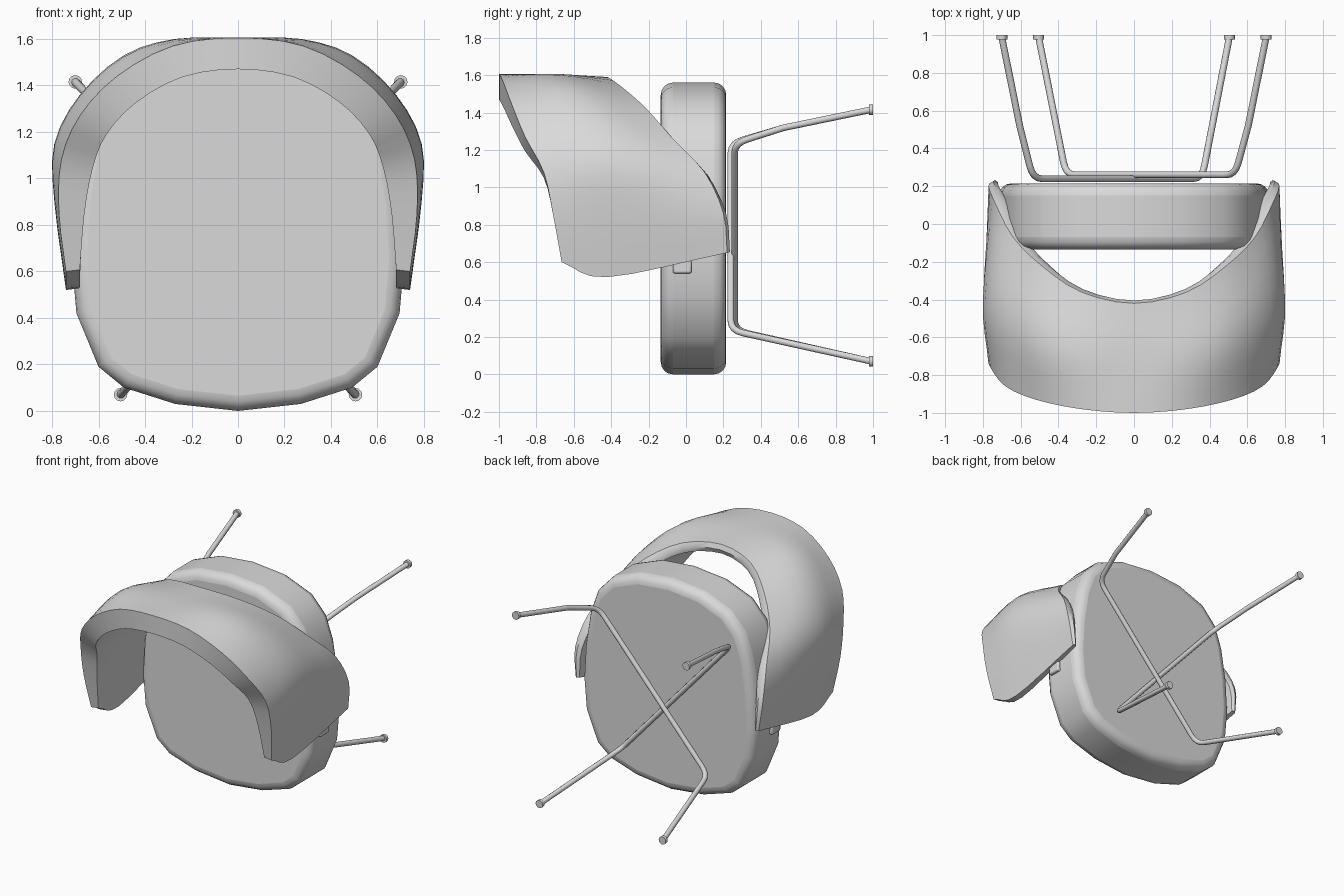
import bpy, bmesh, math
from mathutils import Vector

if "Cube" in bpy.data.objects:
    bpy.data.objects.remove(bpy.data.objects["Cube"], do_unlink=True)

GREY = (0.7, 0.7, 0.7, 1)
mat = bpy.data.materials.new("plain grey")
mat.use_nodes = True
mat.diffuse_color = GREY
mat.node_tree.nodes["Principled BSDF"].inputs["Base Color"].default_value = GREY


def finish(bm, name, angle=40, bevel=0, segments=4):
    """Turn a bmesh into a shaded object, optionally with rounded edges."""
    bmesh.ops.recalc_face_normals(bm, faces=bm.faces)
    mesh = bpy.data.meshes.new(name)
    bm.to_mesh(mesh)
    bm.free()
    mesh.materials.append(mat)
    ob = bpy.data.objects.new(name, mesh)
    bpy.context.collection.objects.link(ob)
    if bevel:
        mod = ob.modifiers.new("rounding", "BEVEL")
        mod.width, mod.segments = bevel, segments
        mod.limit_method = "ANGLE"
        mod.angle_limit = math.radians(50)
    bpy.ops.object.select_all(action="DESELECT")
    ob.select_set(True)
    bpy.context.view_layer.objects.active = ob
    bpy.ops.object.shade_smooth_by_angle(angle=math.radians(angle))
    return ob


def spline(pts, steps):
    """Catmull-Rom curve through the given points."""
    p = [2 * pts[0] - pts[1]] + list(pts) + [2 * pts[-1] - pts[-2]]
    out = []
    for i in range(1, len(p) - 2):
        a, b, c, d = p[i - 1:i + 3]
        for k in range(steps):
            t = k / steps
            out.append(0.5 * (2 * b + (c - a) * t + (2 * a - 5 * b + 4 * c - d) * t ** 2
                              + (3 * b - a - 3 * c + d) * t ** 3))
    return out + [pts[-1].copy()]


def mirrored(half):
    """Complete a centre-to-side list of points with its mirror image."""
    return [Vector((-p.x, p.y, p.z)) for p in reversed(half[1:])] + half


# Seat cushion: rounded outline extruded front to back
half = [(0, 0), (.27, .03), (.49, .1), (.6, .19), (.695, .42), (.715, .65), (.7, .9),
        (.66, 1.15), (.6, 1.32), (.48, 1.45), (.26, 1.535), (0, 1.56)]
outline = half + [(-x, z) for x, z in reversed(half[1:-1])]
bm = bmesh.new()
face = bm.faces.new([bm.verts.new((x, -.135, z)) for x, z in outline])
ext = bmesh.ops.extrude_face_region(bm, geom=[face])
bmesh.ops.translate(bm, vec=(0, .35, 0),
                    verts=[v for v in ext["geom"] if isinstance(v, bmesh.types.BMVert)])
finish(bm, "seat_cushion", 60, .065)

# Wraparound backrest: front rim, middle and rear rim, from centre to arm tip
rims = [
    [(0, -1, 1.605), (.28, -.98, 1.57), (.52, -.93, 1.44), (.68, -.86, 1.27),
     (.76, -.76, 1.08), (.77, -.71, .85), (.74, -.665, .6)],
    [(0, -.7, 1.605), (.27, -.68, 1.6), (.49, -.62, 1.53), (.68, -.5, 1.36),
     (.79, -.42, 1.15), (.79, -.4, .9), (.74, -.42, .52)],
    [(0, -.42, 1.59), (.28, -.36, 1.55), (.49, -.22, 1.43), (.64, -.07, 1.26),
     (.73, .1, 1.08), (.77, .2, .86), (.75, .22, .65)],
]
thickness = [.135, .14, .14, .14, .14, .11, .06]
rim_scale = [1, .95, .5]
outer, inner = [], []
for rim, scale in zip(rims, rim_scale):
    pts = mirrored([Vector(p) for p in rim])
    thick = thickness[:0:-1] + thickness
    offs = []
    for i, p in enumerate(pts):
        tan = pts[min(i + 1, len(pts) - 1)] - pts[max(i - 1, 0)]
        offs.append(p + Vector((tan.z, 0, -tan.x)).normalized() * thick[i] * scale)
    outer.append(spline(pts, 3))
    inner.append(spline(offs, 3))

bm = bmesh.new()
sections = []
for i in range(len(outer[0])):
    out = spline([r[i] for r in outer], 4)
    inn = spline([r[i] for r in inner], 4)
    # Rounded rear lip joining the two skins
    lip = (out[-1] + inn[-1]) / 2 + (out[-1] - out[-2]).normalized() * .015
    sections.append([bm.verts.new(p) for p in out + [lip] + inn[::-1]])
n = len(sections[0])
for a, b in zip(sections, sections[1:]):
    for j in range(n):
        k = (j + 1) % n
        bm.faces.new((a[j], a[k], b[k], b[j]))
for sec in (sections[0], sections[-1]):
    h = n // 2
    for j in range(h - 1):
        bm.faces.new((sec[j], sec[j + 1], sec[n - 2 - j], sec[n - 1 - j]))
    bm.faces.new((sec[h - 1], sec[h], sec[h + 1]))
finish(bm, "backrest", 45)

# Small brackets between the arms and the cushion
for side, label in ((1, "left"), (-1, "right")):
    bm = bmesh.new()
    bmesh.ops.create_cube(bm, size=1)
    bmesh.ops.scale(bm, vec=(.06, .1, .08), verts=bm.verts)
    bmesh.ops.translate(bm, vec=(side * .7, -.02, .58), verts=bm.verts)
    finish(bm, label + "_arm_bracket", 40, .01, 2)


def bend(prev, corner, nxt, size=.07):
    """Points that round off a corner of a rod."""
    a = corner + (prev - corner).normalized() * size
    b = corner + (nxt - corner).normalized() * size
    return [(1 - t) ** 2 * a + 2 * t * (1 - t) * corner + t * t * b
            for t in (0, .25, .5, .75, 1)]


def tube(points, radius, name, sides=10):
    """Sweep a round rod along the points."""
    bm = bmesh.new()
    rings = []
    for i, p in enumerate(points):
        d = points[min(i + 1, len(points) - 1)] - points[max(i - 1, 0)]
        d.normalize()
        u = d.cross(Vector((1, 0, 1))).normalized() if abs(d.y) < .1 else \
            d.cross(Vector((0, 0, 1))).normalized()
        if rings:
            u = (last - d * last.dot(d)).normalized()
        last, w = u, d.cross(u)
        rings.append([bm.verts.new(p + radius * (u * math.cos(a) + w * math.sin(a)))
                      for a in (math.tau * k / sides for k in range(sides))])
    for a, b in zip(rings, rings[1:]):
        for k in range(sides):
            m = (k + 1) % sides
            bm.faces.new((a[k], a[m], b[m], b[k]))
    bm.faces.new(rings[0])
    bm.faces.new(rings[-1])
    finish(bm, name, 50)


# Two crossing rods form the four legs, each leg ending in a small round foot
for s, label in ((1, "left"), (-1, "right")):
    y = .25 + s * .01
    foot_a, bow = Vector((s * .7, .99, 1.415)), Vector((s * .605, .52, 1.318))
    knee_a = Vector((s * .535, y, 1.235))
    knee_b, foot_b = Vector((-s * .36, y, .235)), Vector((-s * .505, .99, .07))
    path = [foot_a, bow] + bend(bow, knee_a, knee_b) + bend(knee_a, knee_b, foot_b) + [foot_b]
    tube(path, .018, label + "_leg_rod")
    for foot, where in ((foot_a, "rear"), (foot_b, "front")):
        tube([Vector((foot.x, .978, foot.z)), Vector((foot.x, 1, foot.z))], .029,
             label + "_rod_" + where + "_foot", 12)
